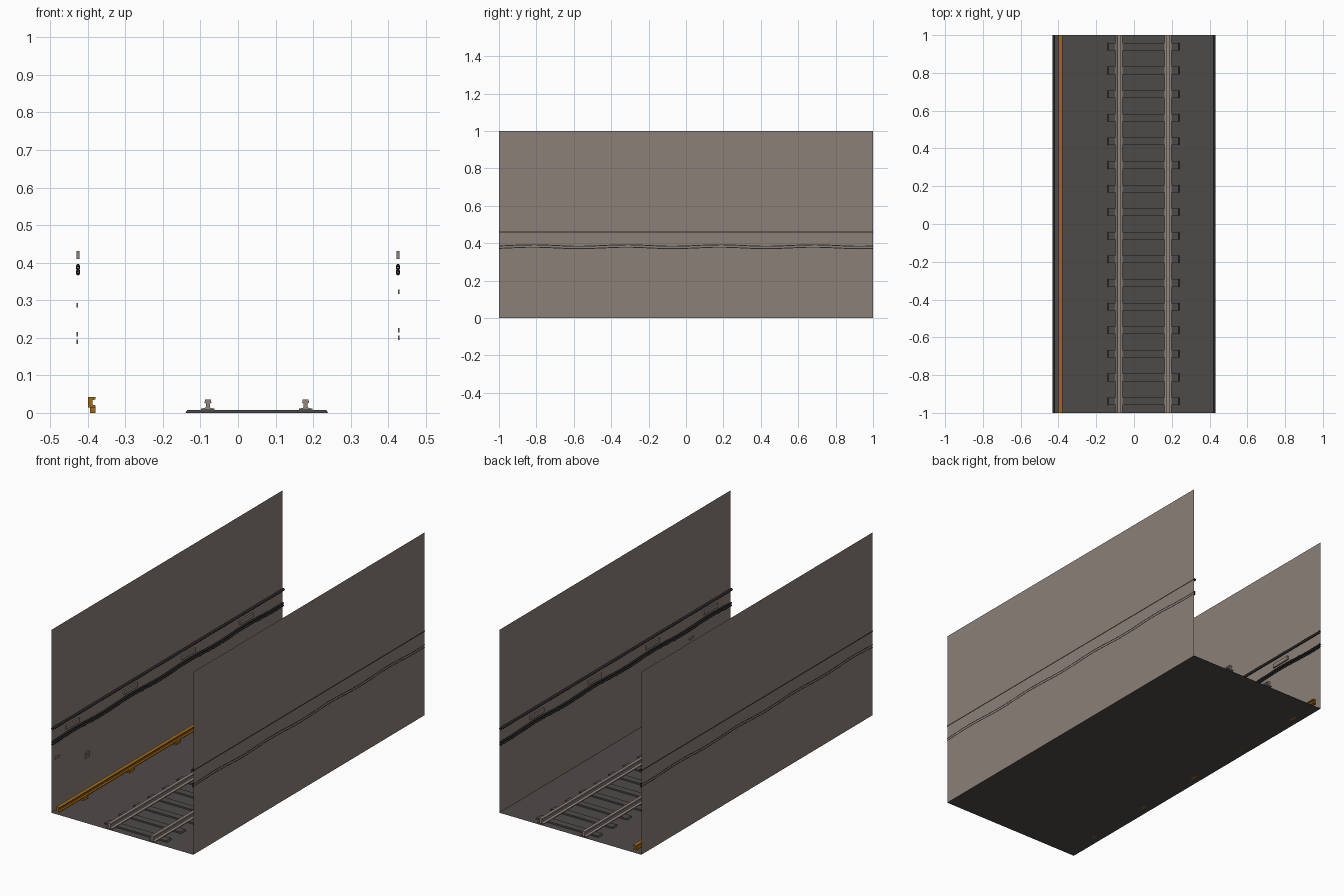
import bpy, bmesh, math
from mathutils import Vector

if "Cube" in bpy.data.objects:
    bpy.data.objects.remove(bpy.data.objects["Cube"])

def material(name, rgb):
    m = bpy.data.materials.new(name)
    m.diffuse_color = (*rgb, 1)
    m.use_nodes = True
    m.node_tree.nodes["Principled BSDF"].inputs["Base Color"].default_value = m.diffuse_color
    return m

CONCRETE = material("warm_concrete", (0.262, 0.216, 0.190))
FLOOR = material("dark_floor", (0.076, 0.070, 0.067))
STEEL = material("rail_steel", (0.28, 0.235, 0.205))
YELLOW = material("ochre_paint", (0.352, 0.141, 0.010))
BLACK = material("black_cable", (0.024, 0.022, 0.022))

def finish(name, bm, mat):
    me = bpy.data.meshes.new(name)
    bm.to_mesh(me)
    bm.free()
    ob = bpy.data.objects.new(name, me)
    bpy.context.collection.objects.link(ob)
    me.materials.append(mat)
    return ob

def plane(name, corners, mat):
    bm = bmesh.new()
    bm.faces.new([bm.verts.new(c) for c in corners])
    return finish(name, bm, mat)

def prism(bm, profile, y0, y1):
    """Extrude an x-z profile along y, with end caps."""
    f = bm.faces.new([bm.verts.new((x, y0, z)) for x, z in profile])
    new = bmesh.ops.extrude_face_region(bm, geom=[f])["geom"]
    bmesh.ops.translate(bm, vec=(0, y1 - y0, 0),
                        verts=[v for v in new if isinstance(v, bmesh.types.BMVert)])
    bmesh.ops.recalc_face_normals(bm, faces=bm.faces)

def box_profile(x0, x1, z0, z1):
    return [(x0, z0), (x1, z0), (x1, z1), (x0, z1)]

def tube(name, path, r, sides, mat):
    """Open-ended tube along y following the path points."""
    bm = bmesh.new()
    rings = [[bm.verts.new(Vector(p) + Vector((r * math.cos(a), 0, r * math.sin(a))))
              for a in (2 * math.pi * i / sides for i in range(sides))] for p in path]
    for a, b in zip(rings, rings[1:]):
        for i in range(sides):
            j = (i + 1) % sides
            f = bm.faces.new((a[i], a[j], b[j], b[i]))
            f.smooth = True
    bmesh.ops.recalc_face_normals(bm, faces=bm.faces)
    return finish(name, bm, mat)

W = 0.43

# Floor and the two thin walls
plane("floor", [(-W, -1, 0), (W, -1, 0), (W, 1, 0), (-W, 1, 0)], FLOOR)
plane("wall_left", [(-W, -1, 0), (-W, 1, 0), (-W, 1, 1), (-W, -1, 1)], CONCRETE)
plane("wall_right", [(W, 1, 0), (W, -1, 0), (W, -1, 1), (W, 1, 1)], CONCRETE)

# Sleepers
bm = bmesh.new()
for i in range(16):
    y = -0.9375 + 0.125 * i
    prism(bm, [(-0.14, 0), (0.24, 0), (0.235, 0.008), (-0.135, 0.008)], y - 0.02, y + 0.02)
finish("sleepers", bm, FLOOR)

# Running rails with foot, web and head
half = [(0.018, 0.008), (0.018, 0.011), (0.006, 0.014), (0.005, 0.025), (0.009, 0.027), (0.008, 0.035)]
for name, cx in (("rail_left", -0.08), ("rail_right", 0.18)):
    bm = bmesh.new()
    prism(bm, [(cx + x, z) for x, z in half] + [(cx - x, z) for x, z in reversed(half)], -1, 1)
    finish(name, bm, STEEL)

# Power rail: channel open towards the track, on small feet
bm = bmesh.new()
prism(bm, [(-0.399, 0.015), (-0.379, 0.015), (-0.379, 0.020), (-0.387, 0.022),
           (-0.387, 0.034), (-0.379, 0.036), (-0.379, 0.042), (-0.399, 0.042)], -1, 1)
finish("power_rail", bm, YELLOW)
bm = bmesh.new()
for i in range(5):
    y = -0.775 + 0.4 * i
    prism(bm, box_profile(-0.394, -0.379, 0, 0.015), y - 0.02, y + 0.02)
finish("power_rail_feet", bm, YELLOW)

# Wall services, mirrored on both sides
for side, s in (("left", -1), ("right", 1)):
    tube("pipe_" + side, [(s * 0.424, -1, 0.46), (s * 0.424, 1, 0.46)], 0.007, 12, BLACK)
    for k, z in (("upper", 0.388), ("lower", 0.375)):
        path = []
        for i in range(41):
            y = -1 + i * 0.05
            path.append((s * 0.426, y, z + 0.004 * math.cos(2 * math.pi * (y + 0.82) / 0.5)))
        tube(f"cable_{k}_{side}", path, 0.005, 8, BLACK)
    # lamp boxes
    bm = bmesh.new()
    for i in range(4):
        y = -0.82 + 0.5 * i
        prism(bm, box_profile(*sorted((s * W, s * 0.422)), 0.41, 0.431), y - 0.058, y + 0.058)
    finish("wall_lamps_" + side, bm, CONCRETE)

# Small wall plates: one single and one pair on each side
for side, s, spots in (("left", -1, ((-0.95, 0.286), (-0.69, 0.21), (-0.69, 0.19))),
                       ("right", 1, ((-0.66, 0.322), (-0.40, 0.22), (-0.40, 0.20)))):
    bm = bmesh.new()
    for y, z in spots:
        prism(bm, box_profile(*sorted((s * W, s * 0.426)), z - 0.006, z + 0.006), y - 0.018, y + 0.018)
    finish("wall_plates_" + side, bm, CONCRETE)
